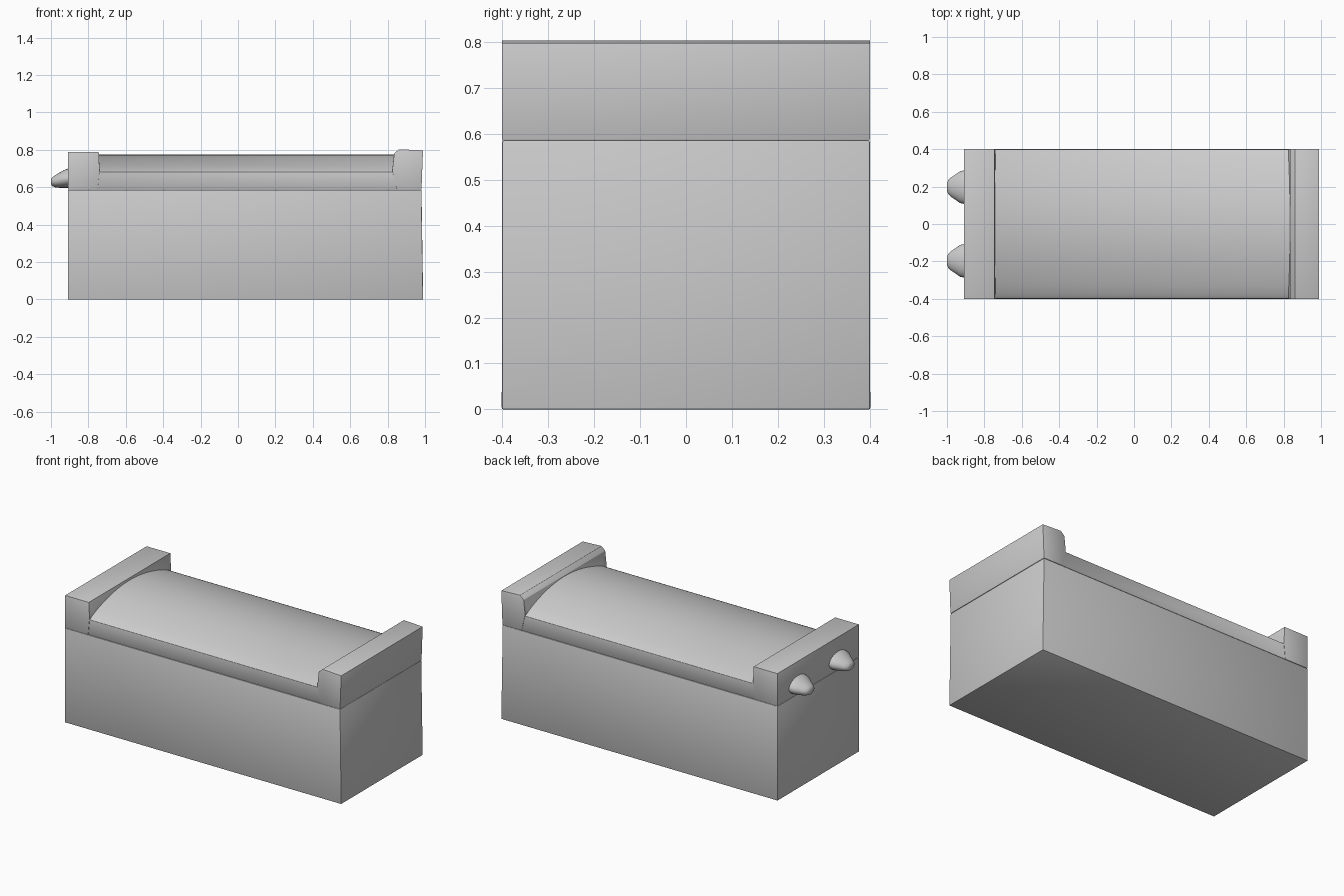
import bpy, bmesh
from math import cos, sin, pi, radians

if "Cube" in bpy.data.objects:
    bpy.data.objects.remove(bpy.data.objects["Cube"])


def loft(name, rings):
    """Solid skinned through closed rings of equal point count."""
    bm = bmesh.new()
    loops = [[bm.verts.new(p) for p in ring] for ring in rings]
    n = len(loops[0])
    for a, b in zip(loops, loops[1:]):
        for i in range(n):
            j = (i + 1) % n
            bm.faces.new((a[i], a[j], b[j], b[i]))
    bm.faces.new(loops[0])
    bm.faces.new(loops[-1])
    bmesh.ops.recalc_face_normals(bm, faces=bm.faces)
    mesh = bpy.data.meshes.new(name)
    bm.to_mesh(mesh)
    bm.free()
    ob = bpy.data.objects.new(name, mesh)
    bpy.context.collection.objects.link(ob)
    return ob


def activate(ob):
    bpy.ops.object.select_all(action='DESELECT')
    ob.select_set(True)
    bpy.context.view_layer.objects.active = ob


def apply_mods(ob):
    activate(ob)
    for m in list(ob.modifiers):
        bpy.ops.object.modifier_apply(modifier=m.name)


def unite(ob, parts):
    for p in parts:
        m = ob.modifiers.new("union", 'BOOLEAN')
        m.operation, m.solver, m.object = 'UNION', 'EXACT', p
    apply_mods(ob)
    for p in parts:
        bpy.data.objects.remove(p)


def soften(ob, width):
    m = ob.modifiers.new("worn_edges", 'BEVEL')
    m.width, m.segments = width, 2
    m.limit_method, m.angle_limit = 'ANGLE', radians(40)
    apply_mods(ob)
    bpy.ops.object.shade_smooth_by_angle(angle=radians(35))


def along_x(profile, x0, x1):
    return [[(x, y, z) for y, z in profile] for x in (x0, x1)]


def along_y(profile, w):
    return [[(x, y, z) for x, z in profile] for y in (-w, w)]


# Stone chest
chest = loft("chest", [[(-0.91, -w, z), (x1, -w, z), (x1, w, z), (-0.91, w, z)]
                       for z, x1, w in ((0, 0.99, 0.401), (0.586, 0.981, 0.4))])
soften(chest, 0.004)

# Lid with an arched top between two raised end blocks
STEPS = 24
arch = [(-0.398 + 0.796 * i / STEPS, 0.682 + 0.093 * sin(pi * i / STEPS) ** 0.8)
        for i in range(STEPS + 1)]
lid = loft("lid", along_x([(0.398, 0.587), (-0.398, 0.587)] + arch, -0.85, 0.92))
left_block = loft("left_block", along_y(
    [(-0.908, 0.587), (-0.75, 0.587), (-0.74, 0.69), (-0.745, 0.789), (-0.908, 0.789)], 0.4))
right_block = loft("right_block", along_y(
    [(0.85, 0.587), (0.981, 0.587), (0.989, 0.797), (0.86, 0.803), (0.835, 0.78), (0.825, 0.69)], 0.4))
unite(lid, [left_block, right_block])
soften(lid, 0.007)

# Pair of blunt lifting bosses on the left end: x, half width, bottom, top
sections = [(-0.904, 0.09, 0.597, 0.702), (-0.93, 0.085, 0.597, 0.692),
            (-0.955, 0.067, 0.597, 0.678), (-0.978, 0.052, 0.6, 0.664),
            (-0.993, 0.038, 0.606, 0.653), (-1.0, 0.02, 0.616, 0.643)]
for side, name in ((-1, "front_boss"), (1, "back_boss")):
    rings = []
    for x, w, lo, hi in sections:
        rings.append([(x, side * 0.197 + w * cos(2 * pi * k / 24),
                       (lo + hi) / 2 + (hi - lo) / 2 * sin(2 * pi * k / 24)) for k in range(24)])
    boss = loft(name, rings)
    activate(boss)
    bpy.ops.object.shade_smooth_by_angle(angle=radians(50))
